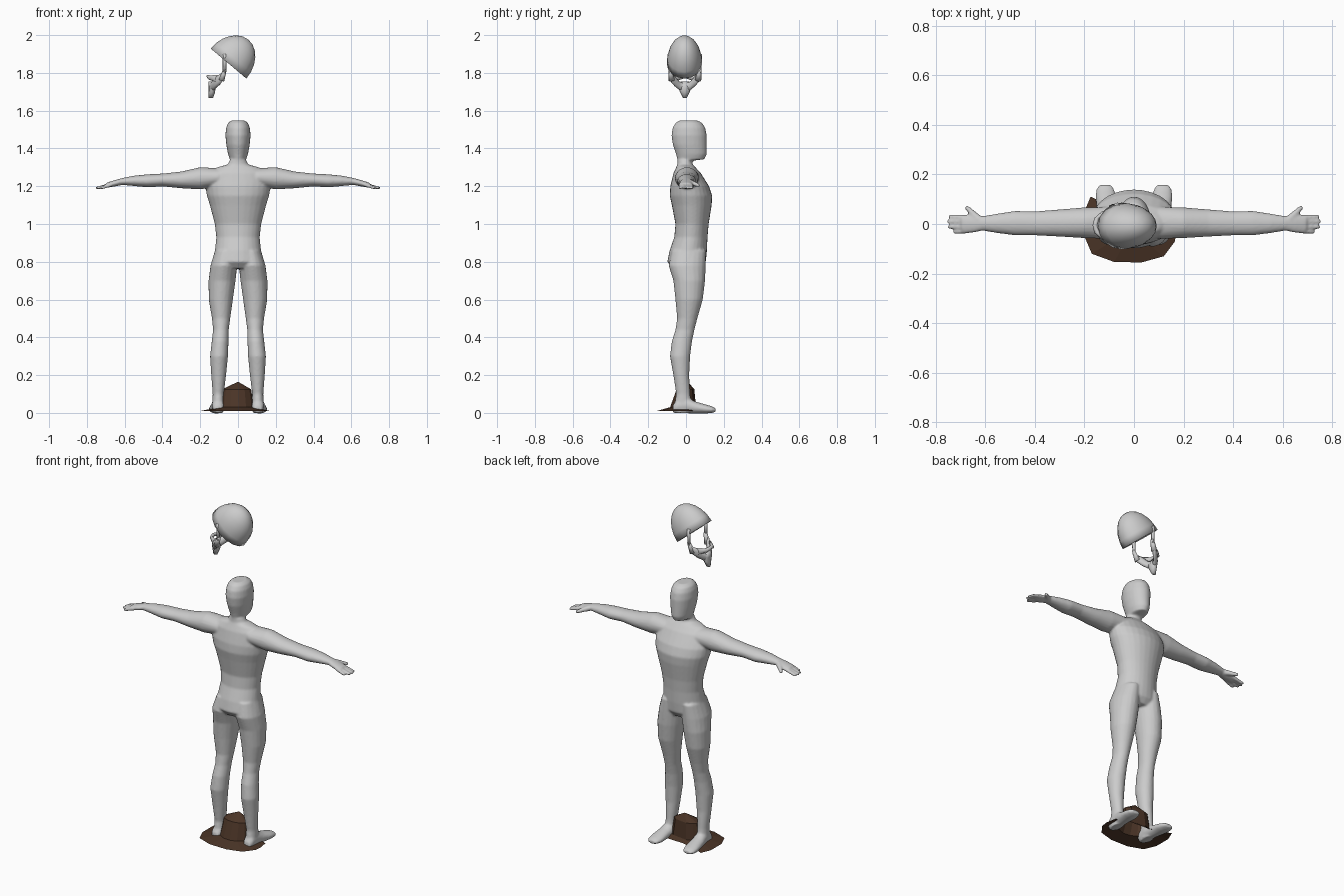
import bpy, bmesh, math
from mathutils import Matrix, Vector


def loft(bm, axis, rows, seg=20, flip=1):
    """Skin oval rings. Row = (position on axis, a0, a1, b0, b1), a/b the other two axes in order."""
    rings = []
    others = [i for i in range(3) if i != axis]
    for t, a0, a1, b0, b1 in rows:
        ring = []
        for k in range(seg):
            u = 2 * math.pi * k / seg
            p = [0, 0, 0]
            p[axis] = t
            p[others[0]] = (a0 + a1) / 2 + (a1 - a0) / 2 * math.cos(u)
            p[others[1]] = (b0 + b1) / 2 + (b1 - b0) / 2 * math.sin(u)
            p[0] *= flip
            ring.append(bm.verts.new(p))
        rings.append(ring)
    for r, s in zip(rings, rings[1:]):
        for k in range(seg):
            n = (k + 1) % seg
            bm.faces.new((r[k], r[n], s[n], s[k]))
    bm.faces.new(rings[0])
    bm.faces.new(rings[-1])


def rod(bm, p, q, r1, r2, seg=10):
    p, q = Vector(p), Vector(q)
    d = q - p
    m = Matrix.Translation((p + q) / 2) @ d.to_track_quat('Z', 'Y').to_matrix().to_4x4()
    bmesh.ops.create_cone(bm, cap_ends=True, segments=seg, radius1=r1, radius2=r2,
                          depth=d.length, matrix=m)


def finish(bm, name, smooth=False, color=None):
    bmesh.ops.recalc_face_normals(bm, faces=bm.faces)
    me = bpy.data.meshes.new(name)
    bm.to_mesh(me)
    bm.free()
    for f in me.polygons:
        f.use_smooth = smooth
    ob = bpy.data.objects.new(name, me)
    bpy.context.collection.objects.link(ob)
    if color:
        mat = bpy.data.materials.new(name + "_colour")
        mat.diffuse_color = color
        me.materials.append(mat)
    return ob


# Figure: trunk and head
bm = bmesh.new()
loft(bm, 2, [(z, -w, w, y0, y1) for z, w, y0, y1 in (
    (.765, .11, -.07, .08), (.8, .14, -.099, .105), (.86, .122, -.087, .111), (.93, .115, -.062, .114),
    (1.0, .123, -.056, .12), (1.1, .149, -.075, .136), (1.15, .165, -.086, .139),
    (1.2, .172, -.083, .122), (1.27, .158, -.066, .078), (1.3, .11, -.052, .05),
    (1.315, .055, -.046, .035), (1.34, .042, -.045, .032))], 28)
loft(bm, 2, [(z, -w, w, y0, y1) for z, w, y0, y1 in (
    (1.28, .045, -.045, .035), (1.335, .042, -.045, .035), (1.343, .044, -.046, .098),
    (1.37, .053, -.053, .11), (1.42, .062, -.07, .11), (1.47, .067, -.077, .11),
    (1.51, .063, -.071, .102), (1.535, .053, -.055, .086), (1.548, .035, -.035, .06))], 24)

for s in (1, -1):
    # Leg
    loft(bm, 2, [
        (.86, .01, .12, -.075, .105), (.78, .004, .146, -.092, .104), (.7, .013, .156, -.067, .101),
        (.6, .027, .155, -.056, .089), (.5, .041, .138, -.047, .06), (.44, .049, .132, -.056, .045),
        (.38, .05, .139, -.075, .032), (.3, .053, .148, -.085, .022), (.2, .063, .142, -.067, .017),
        (.1, .075, .134, -.052, .022), (.05, .074, .136, -.06, .03), (.0, .078, .134, -.06, .03)], flip=s)
    # Foot
    loft(bm, 1, [
        (-.07, .085, .125, .002, .04), (-.05, .075, .136, -.003, .07), (0, .07, .139, -.003, .085),
        (.05, .072, .148, -.003, .06), (.11, .072, .156, -.003, .043), (.14, .08, .152, 0, .034),
        (.157, .09, .14, .006, .024)], flip=s)
    # Arm and palm
    loft(bm, 0, [
        (.1, -.06, .07, 1.2, 1.295), (.2, -.057, .067, 1.183, 1.301), (.3, -.051, .059, 1.189, 1.278),
        (.4, -.046, .051, 1.199, 1.267), (.48, -.046, .053, 1.194, 1.263), (.55, -.037, .042, 1.201, 1.256),
        (.61, -.027, .032, 1.207, 1.244), (.65, -.036, .037, 1.199, 1.233),
        (.695, -.037, .036, 1.192, 1.219)], flip=s)
    # Fingers and thumb
    for y0, y1, tip in ((-.028, -.033, .728), (-.01, -.012, .75), (.009, .01, .754), (.026, .031, .745)):
        rod(bm, (s * .67, y0, 1.209), (s * tip, y1, 1.189), .011, .008)
    rod(bm, (s * .625, .018, 1.222), (s * .678, .07, 1.203), .017, .009)

body = finish(bm, "figure", True)
rm = body.modifiers.new("fuse", 'REMESH')
rm.mode = 'VOXEL'
rm.voxel_size = .006
rm.use_smooth_shade = True
sm = body.modifiers.new("soften", 'SMOOTH')
sm.factor = .5
sm.iterations = 5

# Hair: tilted hollow half-shell floating over the figure
bm = bmesh.new()
bmesh.ops.create_uvsphere(bm, u_segments=16, v_segments=12, radius=1)
bmesh.ops.delete(bm, geom=[v for v in bm.verts if v.co.z < -.01], context='VERTS')
tilt = Matrix.Translation((-.05, -.008, 1.85)) @ Matrix.Rotation(math.radians(40), 4, 'Y')
bm.transform(tilt @ Matrix.Diagonal((.124, .094, .164, 1)))
hair = finish(bm, "hair", True)
so = hair.modifiers.new("thickness", 'SOLIDIFY')
so.thickness = .006
so.offset = -1

# Sideburns, jaw beard, moustache and goatee
bm = bmesh.new()
dy = -.006


def band(half):
    full = [(-r[0],) + r[1:] for r in half[:0:-1]] + list(half)
    loft(bm, 1, [(r[0] + dy,) + r[1:] for r in full], 8)


for s in (1, -1):
    rod(bm, (-.07, s * .082 + dy, 1.9), (-.072, s * .078 + dy, 1.8), .011, .009, 6)
    rod(bm, (-.068, s * .078 + dy, 1.82), (-.088, s * .07 + dy, 1.76), .01, .017, 6)
band([(0, -.155, -.128, 1.695, 1.745), (.03, -.148, -.115, 1.71, 1.755),
      (.055, -.125, -.09, 1.73, 1.785), (.076, -.1, -.075, 1.755, 1.8)])
band([(0, -.167, -.148, 1.773, 1.79), (.03, -.16, -.138, 1.762, 1.786), (.058, -.128, -.1, 1.75, 1.79)])
loft(bm, 2, [(z, x0, x1, dy - w, dy + w) for z, x0, x1, w in (
    (1.755, -.155, -.135, .02), (1.725, -.155, -.118, .036), (1.695, -.155, -.122, .024),
    (1.668, -.157, -.132, .01))], 8)
finish(bm, "beard", True)

# Rock: open faceted mound with a wide thin skirt
bm = bmesh.new()
rim = [(.17, -.03), (.16, .03), (.08, .06), (-.03, .065), (-.13, .09), (-.175, .11),
       (-.2, .05), (-.2, -.05), (-.17, -.12), (-.08, -.153), (.03, -.155), (.12, -.13), (.165, -.07)]
rings = []
for sx, sy0, sy1, z in ((None, 0, 0, .01), (.095, .056, .085, .03), (.08, .046, .05, .125)):
    ring = []
    for x, y in rim:
        if sx:
            a = math.atan2(y / .13, x / .19)
            x = -.008 + sx * math.cos(a)
            y = math.sin(a) * (sy0 if y > 0 else sy1)
        ring.append(bm.verts.new((x, y, z)))
    rings.append(ring)
top = bm.verts.new((0, .01, .165))
n = len(rim)
for k in range(n):
    j = (k + 1) % n
    for r, t in zip(rings, rings[1:]):
        bm.faces.new((r[k], r[j], t[j], t[k]))
    bm.faces.new((rings[-1][k], rings[-1][j], top))
finish(bm, "rock", False, (.07, .035, .02, 1))
